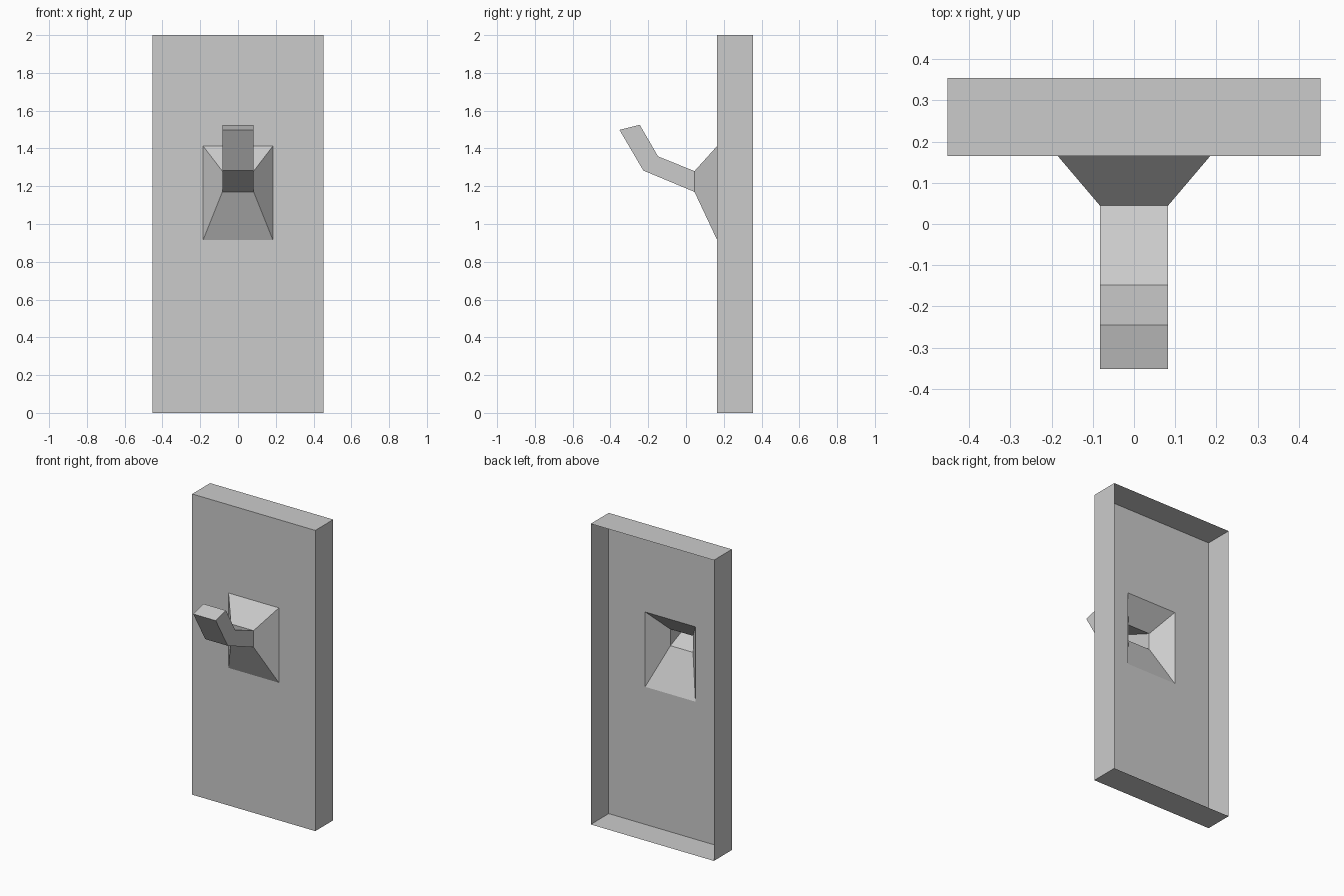
import bpy
import bmesh

if "Cube" in bpy.data.objects:
    bpy.data.objects.remove(bpy.data.objects["Cube"], do_unlink=True)

grey = bpy.data.materials.new("plain grey")
grey.use_nodes = True
colour = (0.6, 0.6, 0.6, 1)
grey.diffuse_color = colour
grey.node_tree.nodes["Principled BSDF"].inputs["Base Color"].default_value = colour


def loft(name, sections, cap=False):
    """Skin rectangles given as (half width, bottom (y, z), top (y, z)), back to front."""
    bm = bmesh.new()
    rings = []
    for w, low, high in sections:
        corners = [(-w, *low), (w, *low), (w, *high), (-w, *high)]
        rings.append([bm.verts.new(c) for c in corners])
    for a, b in zip(rings, rings[1:]):
        for i in range(4):
            j = (i + 1) % 4
            bm.faces.new((a[i], a[j], b[j], b[i]))
    if cap:
        bm.faces.new(rings[-1])
    mesh = bpy.data.meshes.new(name)
    bm.to_mesh(mesh)
    bm.free()
    mesh.materials.append(grey)
    obj = bpy.data.objects.new(name, mesh)
    bpy.context.collection.objects.link(obj)


# Shared outlines
back = (0.453, (0.354, 0), (0.354, 2))
front = (0.453, (0.165, 0), (0.165, 2))
opening = (0.185, (0.165, 0.915), (0.165, 1.413))
root = (0.083, (0.045, 1.17), (0.045, 1.28))
bend = (0.083, (-0.226, 1.283), (-0.148, 1.358))
tip = (0.083, (-0.352, 1.498), (-0.245, 1.525))

# Open-backed plate with a hole where the hook meets it
loft("wall_plate", [back, front, opening])
# Hollow tapering base of the hook
loft("tapered_mount", [opening, root])
# Hollow bent lever, closed at its tip
loft("bent_lever", [root, bend, tip], cap=True)
